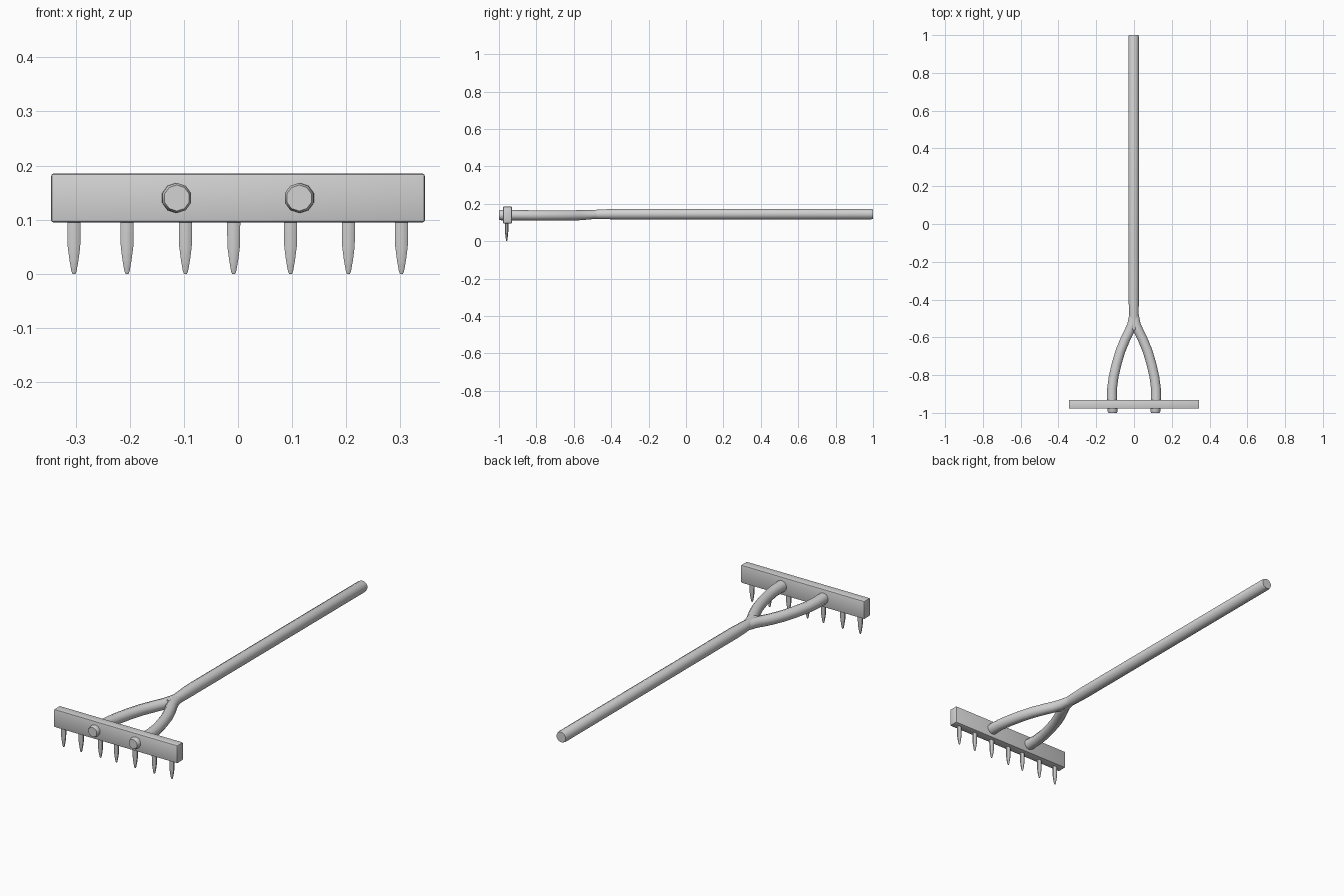
import bpy, bmesh, math
from mathutils import Vector

cube = bpy.data.objects.get("Cube")
if cube:
    bpy.data.objects.remove(cube, do_unlink=True)

GREY = (0.65, 0.65, 0.65, 1.0)
mat = bpy.data.materials.new("light grey")
mat.use_nodes = True
mat.diffuse_color = GREY
bsdf = mat.node_tree.nodes["Principled BSDF"]
bsdf.inputs["Base Color"].default_value = GREY
bsdf.inputs["Roughness"].default_value = 0.7


def finish(bm, name, angle=40):
    """Turn a bmesh into a smooth-shaded, coloured object."""
    bmesh.ops.recalc_face_normals(bm, faces=bm.faces)
    mesh = bpy.data.meshes.new(name)
    bm.to_mesh(mesh)
    bm.free()
    mesh.materials.append(mat)
    obj = bpy.data.objects.new(name, mesh)
    bpy.context.collection.objects.link(obj)
    bpy.ops.object.select_all(action="DESELECT")
    obj.select_set(True)
    bpy.context.view_layer.objects.active = obj
    bpy.ops.object.shade_smooth_by_angle(angle=math.radians(angle))
    return obj


def sweep(name, stations, sides, up, squash=1.0):
    """Sweep a round section along (x, y, z, radius) stations, with closed ends."""
    bm = bmesh.new()
    up = Vector(up)
    pts = [Vector(s[:3]) for s in stations]
    rings = []
    for i, (p, s) in enumerate(zip(pts, stations)):
        tangent = (pts[min(i + 1, len(pts) - 1)] - pts[max(i - 1, 0)]).normalized()
        side = tangent.cross(up).normalized()
        ring = []
        for k in range(sides):
            a = 2 * math.pi * (k + 0.5) / sides
            ring.append(bm.verts.new(p + s[3] * (side * math.cos(a) + up * squash * math.sin(a))))
        rings.append(ring)
    for a, b in zip(rings, rings[1:]):
        for k in range(sides):
            n = (k + 1) % sides
            bm.faces.new((a[k], a[n], b[n], b[k]))
    bm.faces.new(rings[0])
    bm.faces.new(rings[-1])
    return finish(bm, name)


# Long handle, narrowing slightly towards the fork
sweep("handle", [(-0.002, 1.0, 0.145, 0.026), (-0.002, 0.99, 0.145, 0.029),
                 (-0.002, -0.38, 0.145, 0.029), (0, -0.5, 0.143, 0.025),
                 (0, -0.56, 0.141, 0.023)], 12, (0, 0, 1))

# Two curved fork arms that pass through the head
ARM = [(0.002, -0.47, 0.143, 0.022), (0.01, -0.53, 0.141, 0.026),
       (0.026, -0.57, 0.139, 0.027), (0.046, -0.61, 0.138, 0.027),
       (0.071, -0.67, 0.138, 0.027), (0.092, -0.74, 0.138, 0.027),
       (0.108, -0.81, 0.138, 0.027), (0.116, -0.87, 0.139, 0.027),
       (0.117, -0.92, 0.140, 0.028), (0.113, -0.99, 0.140, 0.028),
       (0.113, -1.0, 0.140, 0.024)]
for sign, label in ((1, "left"), (-1, "right")):
    sweep(label + "_fork_arm", [(sign * x, y, z, r) for x, y, z, r in ARM], 10, (0, 0, 1))

# Head bar with softened edges
bm = bmesh.new()
bmesh.ops.create_cube(bm, size=1.0)
for v in bm.verts:
    v.co = Vector((v.co.x * 0.69, v.co.y * 0.047 - 0.954, v.co.z * 0.09 + 0.14))
bmesh.ops.bevel(bm, geom=bm.edges[:], offset=0.004, segments=2, profile=0.5, affect="EDGES")
finish(bm, "head_bar", 30)

# Seven pointed tines under the head
for i, x in enumerate((-0.303, -0.205, -0.097, -0.008, 0.097, 0.204, 0.302)):
    sweep("tine_%d" % (i + 1),
          [(x, -0.959, 0.11, 0.0135), (x, -0.959, 0.05, 0.0125),
           (x, -0.959, 0.025, 0.009), (x, -0.959, 0.004, 0.005),
           (x, -0.959, 0.0, 0.003)], 8, (0, 1, 0), 0.75)
